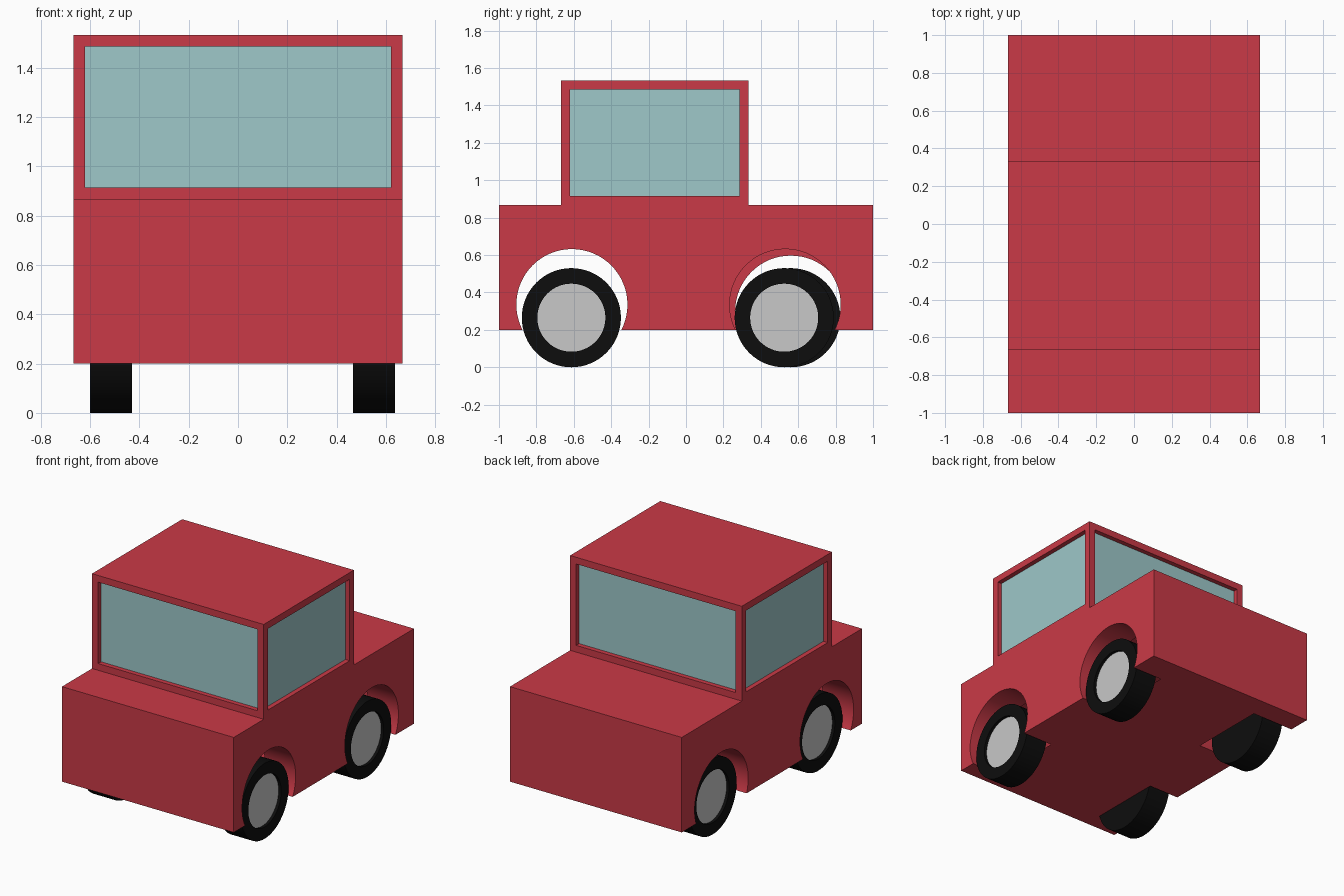
import bpy, bmesh, math
from mathutils import Matrix, Vector

default = bpy.data.objects.get("Cube")
if default:
    bpy.data.objects.remove(default, do_unlink=True)


def make_material(name, rgb):
    mat = bpy.data.materials.new(name)
    mat.use_nodes = True
    color = (*rgb, 1.0)
    mat.diffuse_color = color
    mat.node_tree.nodes["Principled BSDF"].inputs["Base Color"].default_value = color
    return mat


RED = make_material("red paint", (0.59, 0.042, 0.063))
GLASS = make_material("pale teal glass", (0.342, 0.578, 0.588))
RUBBER = make_material("black rubber", (0.004, 0.004, 0.004))
METAL = make_material("light grey metal", (0.578, 0.578, 0.578))


def make_object(name, bm, mats):
    mesh = bpy.data.meshes.new(name)
    bm.to_mesh(mesh)
    bm.free()
    for mat in mats:
        mesh.materials.append(mat)
    obj = bpy.data.objects.new(name, mesh)
    bpy.context.collection.objects.link(obj)
    return obj


def activate(obj):
    bpy.ops.object.select_all(action="DESELECT")
    obj.select_set(True)
    bpy.context.view_layer.objects.active = obj


def add_box(bm, low, high):
    low, high = Vector(low), Vector(high)
    matrix = Matrix.Translation((low + high) / 2) @ Matrix.Diagonal((*(high - low), 1))
    bmesh.ops.create_cube(bm, size=1, matrix=matrix)


def add_cylinder(bm, x0, x1, y, z, radius):
    """Cylinder lying along x."""
    matrix = Matrix.Translation(((x0 + x1) / 2, y, z)) @ Matrix.Rotation(math.pi / 2, 4, "Y")
    bmesh.ops.create_cone(bm, cap_ends=True, segments=64, radius1=radius,
                          radius2=radius, depth=abs(x1 - x0), matrix=matrix)


# Lower body with four wheel wells that open into the hollow shell
bm = bmesh.new()
add_box(bm, (-0.667, -1, 0.2), (0.667, 1, 0.867))
body = make_object("body", bm, [RED])

bm = bmesh.new()
add_cylinder(bm, 0.433, 0.8, -0.61, 0.335, 0.297)
add_cylinder(bm, 0.433, 0.8, 0.53, 0.335, 0.297)
add_cylinder(bm, -0.8, -0.433, -0.61, 0.335, 0.297)
add_cylinder(bm, -0.8, -0.34, 0.56, 0.3, 0.297)
cutter = make_object("wheel_well_cutter", bm, [RED])
cutter.hide_render = True

wells = body.modifiers.new("wheel wells", "BOOLEAN")
wells.operation = "DIFFERENCE"
wells.solver = "EXACT"
wells.object = cutter
activate(body)
bpy.ops.object.modifier_apply(modifier=wells.name)
bpy.data.objects.remove(cutter, do_unlink=True)

bm = bmesh.new()
bm.from_mesh(body.data)
inner_caps = [f for f in bm.faces
              if abs(f.normal.x) > 0.99 and abs(f.calc_center_median().x) < 0.6]
bmesh.ops.delete(bm, geom=inner_caps, context="FACES")
bm.to_mesh(body.data)
bm.free()
bpy.ops.object.shade_smooth_by_angle(angle=math.radians(30))

# Cabin with a recessed window in each wall
bm = bmesh.new()
add_box(bm, (-0.667, -0.667, 0.867), (0.667, 0.333, 1.533))
bm.normal_update()
walls = [f for f in bm.faces if abs(f.normal.z) < 0.5]
floor = [f for f in bm.faces if f.normal.z < -0.5]
bmesh.ops.inset_individual(bm, faces=walls, thickness=0.067)
bmesh.ops.inset_individual(bm, faces=walls, thickness=0, depth=-0.033)
for pane in walls:
    pane.material_index = 1
bmesh.ops.delete(bm, geom=floor, context="FACES_ONLY")
make_object("cabin", bm, [RED, GLASS])


# Wheels with a shallow recessed hub on the outer side
def make_wheel(name, inner_x, outer_x, y):
    bm = bmesh.new()
    add_cylinder(bm, inner_x, outer_x, y, 0.265, 0.265)
    bm.normal_update()
    side = math.copysign(1, outer_x)
    hub = [f for f in bm.faces if f.normal.x * side > 0.99]
    bmesh.ops.inset_individual(bm, faces=hub, thickness=0.083)
    bmesh.ops.inset_individual(bm, faces=hub, thickness=0, depth=-0.02)
    for face in hub:
        face.material_index = 1
    wheel = make_object(name, bm, [RUBBER, METAL])
    activate(wheel)
    bpy.ops.object.shade_smooth_by_angle(angle=math.radians(30))


make_wheel("front_left_wheel", 0.467, 0.637, -0.613)
make_wheel("rear_left_wheel", 0.467, 0.637, 0.525)
make_wheel("front_right_wheel", -0.43, -0.6, -0.613)
make_wheel("rear_right_wheel", -0.43, -0.6, 0.56)
